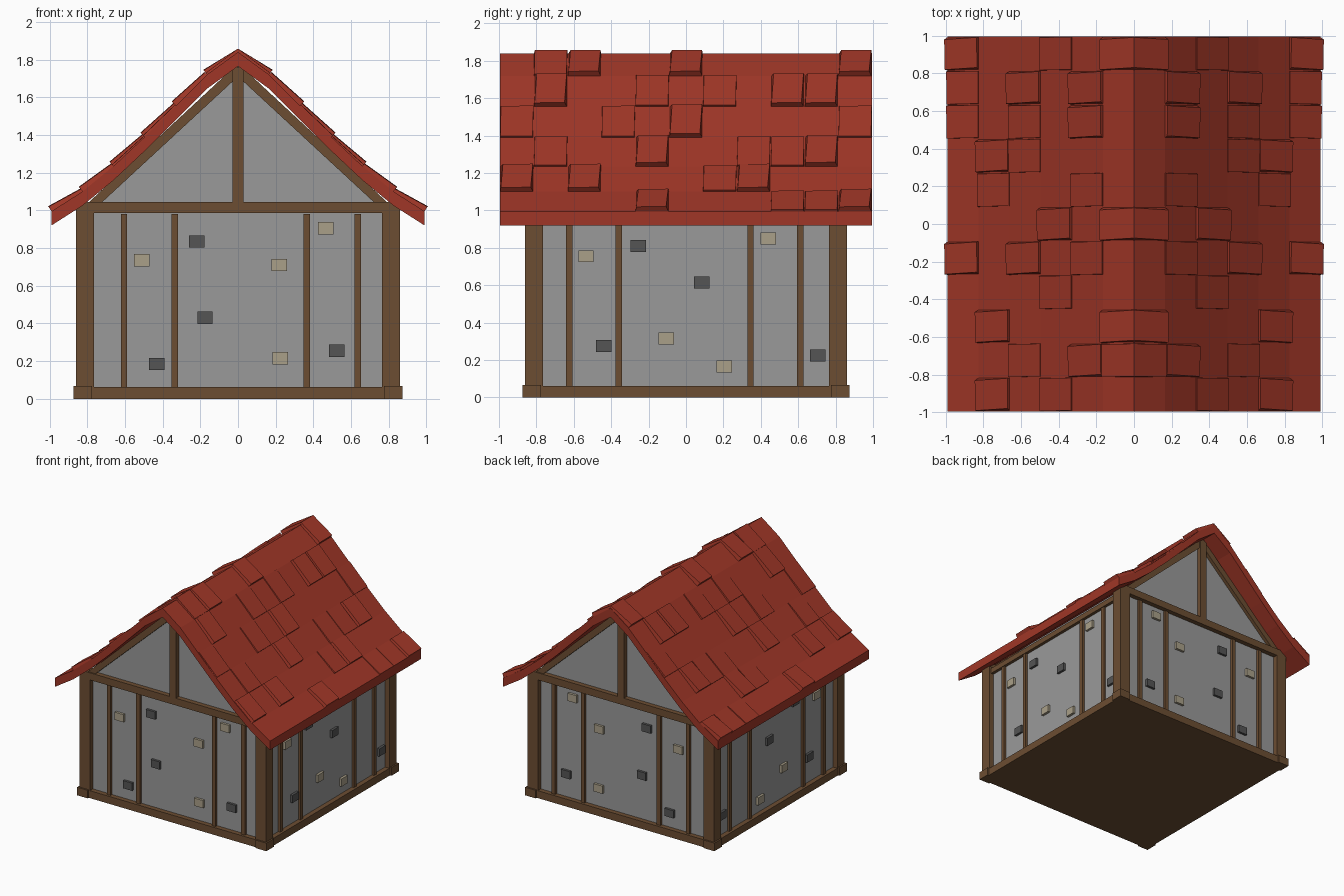
import bpy, bmesh, random
from mathutils import Vector

if "Cube" in bpy.data.objects:
    bpy.data.objects.remove(bpy.data.objects["Cube"])

random.seed(4)


def material(name, color):
    m = bpy.data.materials.new(name)
    m.diffuse_color = (*color, 1)
    m.use_nodes = True
    m.node_tree.nodes["Principled BSDF"].inputs["Base Color"].default_value = m.diffuse_color
    return m


WOOD = material("wood", (0.15, 0.075, 0.032))
RED = material("red_tile", (0.35, 0.037, 0.02))
PLASTER = material("plaster", (0.32, 0.32, 0.32))
DARK = material("dark_stone", (0.09, 0.09, 0.09))
PALE = material("pale_stone", (0.40, 0.35, 0.25))


def finish(name, bm, mat):
    bmesh.ops.recalc_face_normals(bm, faces=bm.faces)
    me = bpy.data.meshes.new(name)
    bm.to_mesh(me)
    bm.free()
    me.materials.append(mat)
    ob = bpy.data.objects.new(name, me)
    bpy.context.collection.objects.link(ob)
    return ob


def box(name, lo, hi, mat):
    bm = bmesh.new()
    bmesh.ops.create_cube(bm, size=1)
    for v in bm.verts:
        v.co = [(a + b) / 2 + c * (b - a) for a, b, c in zip(lo, hi, v.co)]
    return finish(name, bm, mat)


def prism(name, pts, y0, y1, mat):
    """Extrude an x-z outline along y."""
    bm = bmesh.new()
    f = bm.faces.new([bm.verts.new((x, y0, z)) for x, z in pts])
    r = bmesh.ops.extrude_face_region(bm, geom=[f])
    for v in r["geom"]:
        if isinstance(v, bmesh.types.BMVert):
            v.co.y = y1
    return finish(name, bm, mat)


def wall_box(name, side, s, u, z, d, mat):
    """Box on a wall: u and z ranges along it, d depth range outward."""
    a, b = sorted((s * d[0], s * d[1]))
    if side == "gable":
        return box(name, (u[0], a, z[0]), (u[1], b, z[1]), mat)
    return box(name, (a, u[0], z[0]), (b, u[1], z[1]), mat)


# Plastered house body with gables
W = 0.82
prism("wall_body", [(-W, 0.03), (W, 0.03), (W, 0.995), (0, 1.775), (-W, 0.995)],
      -W, W, PLASTER)

# Base slab, corner posts and their feet
box("base_sill", (-0.86, -0.86, 0), (0.86, 0.86, 0.062), WOOD)
for sx in (-1, 1):
    for sy in (-1, 1):
        for name, p, q, z0, z1 in (("corner_post", 0.765, 0.86, 0.0, 1.0),
                                   ("post_foot", 0.775, 0.873, 0.0, 0.067)):
            x, y = sorted((sx * p, sx * q)), sorted((sy * p, sy * q))
            box(name, (x[0], y[0], z0), (x[1], y[1], z1), WOOD)

# Thin studs and scattered stones, the same on opposite walls
STUDS = {"gable": (-0.605, -0.335, 0.365, 0.635), "eave": (-0.625, -0.36, 0.345, 0.61)}
STONES = {
    "gable": [(-0.51, 0.735, PALE), (0.22, 0.71, PALE), (0.465, 0.905, PALE),
              (0.225, 0.215, PALE), (-0.22, 0.835, DARK), (-0.175, 0.43, DARK),
              (-0.43, 0.185, DARK), (0.525, 0.255, DARK)],
    "eave": [(-0.535, 0.755, PALE), (0.44, 0.85, PALE), (-0.105, 0.315, PALE),
             (0.205, 0.165, PALE), (-0.255, 0.81, DARK), (0.085, 0.615, DARK),
             (-0.44, 0.275, DARK), (0.705, 0.225, DARK)],
}
for s in (-1, 1):
    for side in STUDS:
        for u in STUDS[side]:
            wall_box("wall_stud", side, s, (u - 0.017, u + 0.017), (0.06, 0.98),
                     (0.8, 0.84), WOOD)
        for u, z, mat in STONES[side]:
            wall_box("wall_stone", side, s, (u - 0.041, u + 0.041),
                     (z - 0.032, z + 0.032), (0.8, 0.84), mat)
    # Gable framing: tie beam, king post and rafters
    wall_box("tie_beam", "gable", s, (-0.86, 0.86), (0.985, 1.045), (0.78, 0.86), WOOD)
    wall_box("king_post", "gable", s, (-0.03, 0.03), (1.04, 1.76), (0.78, 0.86), WOOD)
    for m in (-1, 1):
        prism("gable_rafter", [(0, 1.78), (m * 0.80, 1.035), (m * 0.73, 1.035), (0, 1.71)],
              s * 0.78, s * 0.85, WOOD)
    # Plate below the eaves
    wall_box("eave_plate", "eave", s, (-0.86, 0.86), (0.94, 0.985), (0.78, 0.845), WOOD)

# Curved roof shell
N = 6
XS = [0.99 * i / N for i in range(N + 1)]
ZS = [1.84, 1.72, 1.555, 1.39, 1.235, 1.10, 0.995]
right = list(zip(XS, ZS))
top = [(-x, z) for x, z in right[:0:-1]] + right
prism("roof_shell", top + [(x, z - 0.075) for x, z in top[::-1]], -0.995, 0.995, RED)

# Lifted roof tiles, mirrored on both slopes: columns per row from front to back
ROWS = 11
LIFTED = {0: (4,), 1: (1,), 2: (0, 4), 4: (3, 5), 5: (0, 2), 6: (), 7: (4,), 8: (1,),
          9: (1, 3), 10: (0, 5)}
LOW = {0: (2,), 1: (0, 3), 3: (2,), 4: (1,), 6: (1, 4), 7: (3,), 8: (5, 3), 9: (5,), 10: (2,)}


def tile(s, row, col, lift):
    bm = bmesh.new()
    y0, y1 = (-0.995 + 1.99 * (row + k) / ROWS for k in (0, 1))
    up, low = right[col], right[col + 1]
    n = Vector((s * (up[1] - low[1]), 0, low[0] - up[0])).normalized()
    skew = 0.5 * lift
    base = [Vector((s * p[0], y, p[1])) for p, y in
            ((up, y0), (up, y1), (low, y1), (low, y0))]
    tops = [b + n * h for b, h in zip(base, (lift * 0.5, lift * 0.6, lift, lift * 0.9))]
    tops[0].y += skew
    tops[1].y -= skew * 0.3
    tops[3].y += skew * 0.3
    tops[2].y -= skew
    if col == 0:  # ridge tiles meet at the crest
        for t in tops[:2]:
            t.x, t.z = 0, up[1] + 0.018
    b = [bm.verts.new(v - n * 0.01) for v in base]
    t = [bm.verts.new(v) for v in tops]
    bm.faces.new(b)
    bm.faces.new(t)
    for i in range(4):
        j = (i + 1) % 4
        bm.faces.new((b[i], b[j], t[j], t[i]))
    finish("roof_tile", bm, RED)


for s in (-1, 1):
    for table, lift in ((LIFTED, 0.032), (LOW, 0.012)):
        for row, cols in table.items():
            for col in cols:
                tile(s, row, col, lift)
